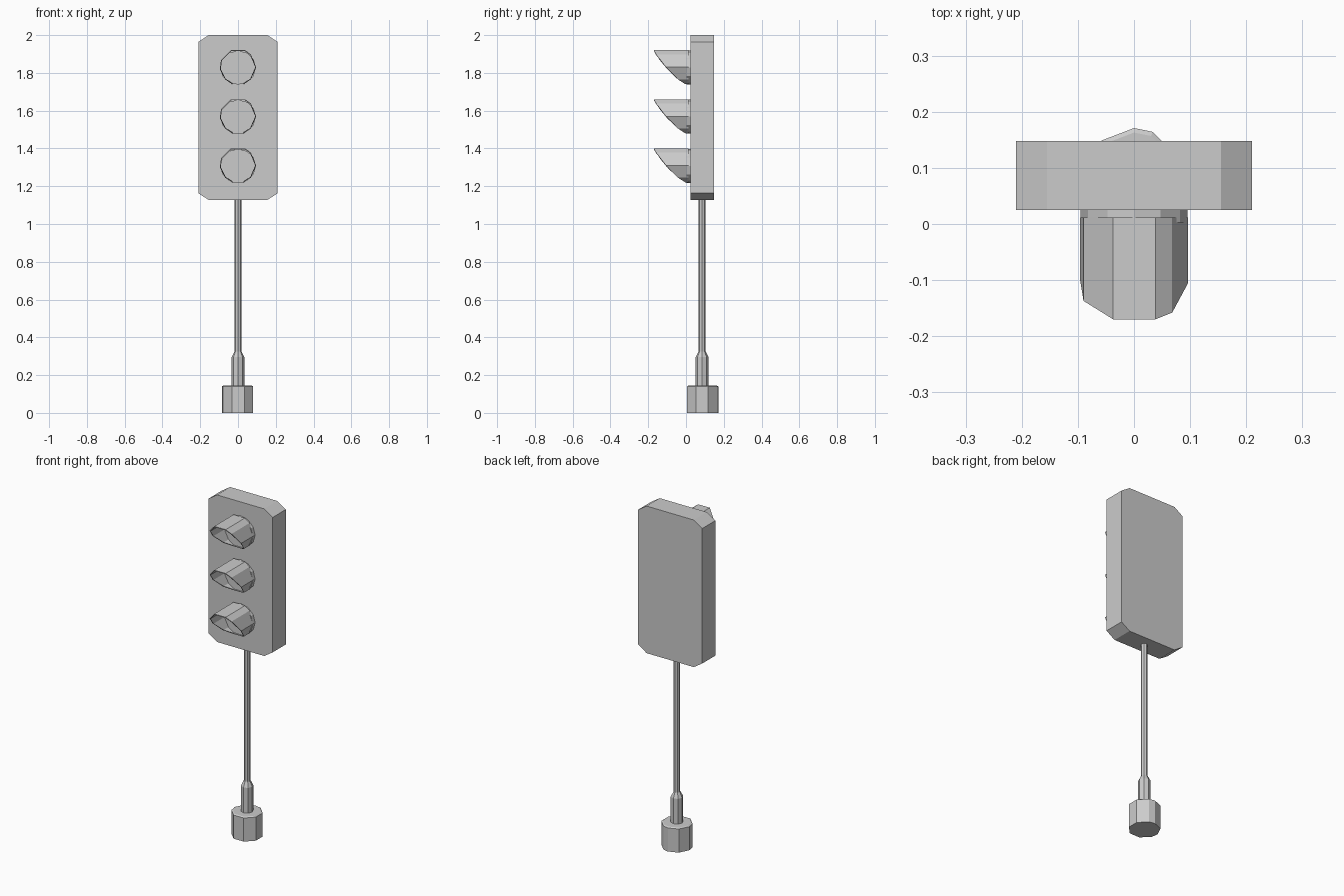
import bpy, bmesh
from math import sin, cos, radians, pi

if "Cube" in bpy.data.objects:
    bpy.data.objects.remove(bpy.data.objects["Cube"])


def loft(name, rings, loop=False):
    """Join equal-length rings of points; cap the ends or close the loop."""
    bm = bmesh.new()
    vs = [[bm.verts.new(p) for p in r] for r in rings]
    n = len(rings[0])
    pairs = list(zip(vs, vs[1:])) + ([(vs[-1], vs[0])] if loop else [])
    for a, b in pairs:
        for i in range(n):
            j = (i + 1) % n
            bm.faces.new((a[i], a[j], b[j], b[i]))
    if not loop:
        bm.faces.new(vs[0])
        bm.faces.new(vs[-1])
    bmesh.ops.recalc_face_normals(bm, faces=bm.faces)
    me = bpy.data.meshes.new(name)
    bm.to_mesh(me)
    bm.free()
    ob = bpy.data.objects.new(name, me)
    bpy.context.collection.objects.link(ob)
    return ob


def turned(name, angles, profile, cy=0.085):
    """Vertical turned part from (radius, z) profile."""
    loft(name, [[(r * cos(radians(a)), cy + r * sin(radians(a)), z)
                 for a in angles] for r, z in profile])


# Foot, sleeve and pole
turned("base", [90, 67, 22, -22, -67, -112, -157, 176, 132],
       [(0.086, 0), (0.086, 0.14), (0.078, 0.145)])
octagon = [i * 45 for i in range(8)]
turned("pole_sleeve", octagon, [(0.034, 0.14), (0.034, 0.295), (0.019, 0.325)])
turned("pole", octagon, [(0.018, 0.31), (0.018, 1.14)])

# Signal housing with chamfered corners
z0, z1, w = 1.127, 2.0, 0.21
outline = [(-w, z0 + .036), (-.155, z0), (.155, z0), (w, z0 + .036),
           (w, z1 - .036), (.155, z1), (-.155, z1), (-w, z1 - .036)]
loft("housing", [[(x, y, z) for x, z in outline] for y in (0.025, 0.148)])

# Visor rim: x, z relative to the lamp centre, and y of the slanted front
rim = [(-.037, .090, -.170), (.038, .090, -.170), (.068, .068, -.158),
       (.096, 0, -.106), (.068, -.065, -.042), (.03, -.09, -.003),
       (-.03, -.09, -.003), (-.068, -.065, -.042), (-.096, -.01, -.10),
       (-.09, .037, -.137)]

for label, cz in (("top", 1.83), ("middle", 1.57), ("bottom", 1.31)):
    # Lens disc
    loft(f"{label}_lens",
         [[(0.095 * cos(i * pi / 6), y, cz - .002 + 0.09 * sin(i * pi / 6))
           for i in range(12)] for y in (0.003, 0.03)])
    # Thin open hood
    s = 0.95
    loft(f"{label}_visor", [
        [(x, 0.012, cz + z) for x, z, y in rim],
        [(x, y, cz + z) for x, z, y in rim],
        [(x * s, y, cz + z * s) for x, z, y in rim],
        [(x * s, 0.012, cz + z * s) for x, z, y in rim]], loop=True)
